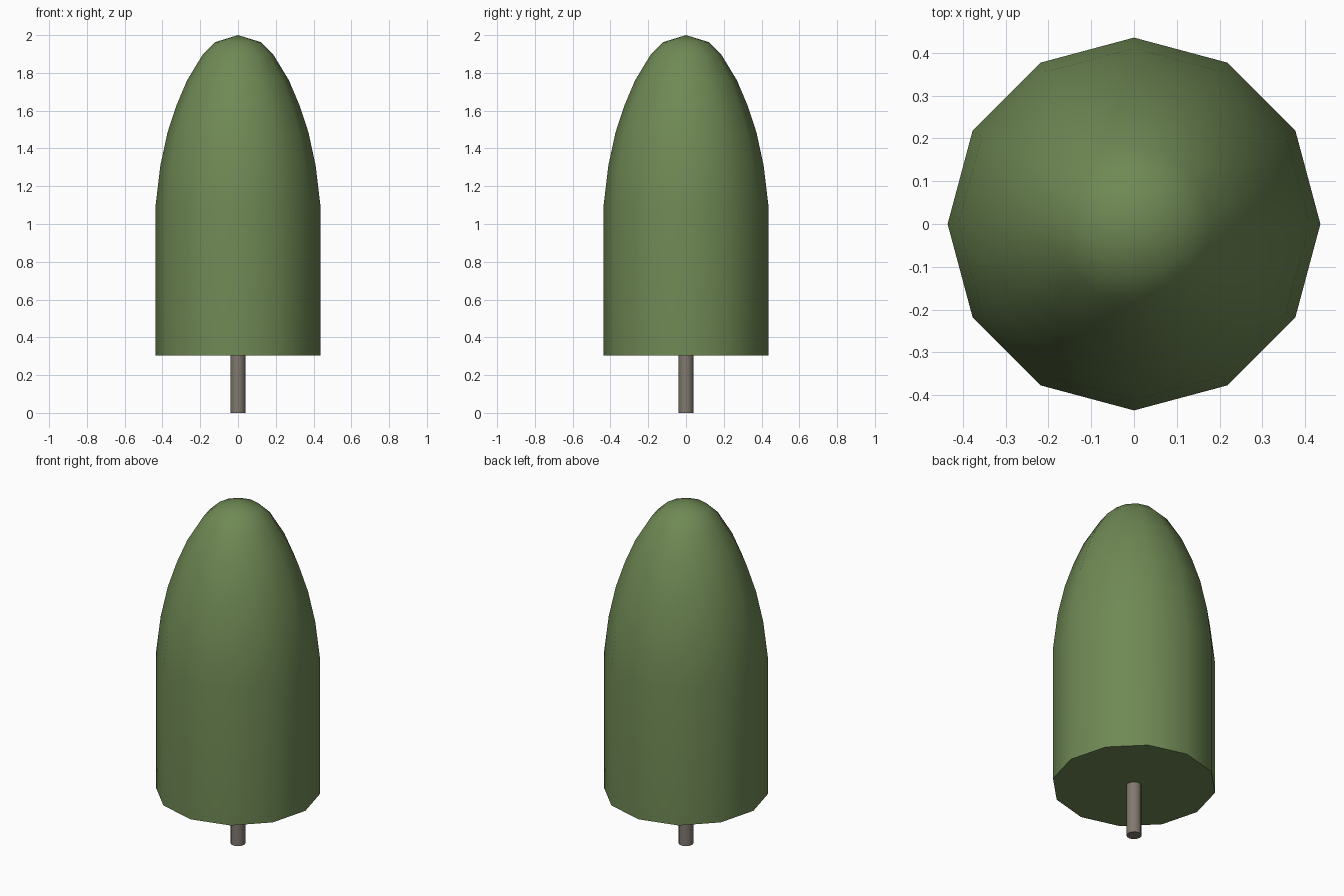
import bpy, bmesh, math

if "Cube" in bpy.data.objects:
    bpy.data.objects.remove(bpy.data.objects["Cube"])


def lathe(name, profile, sides, color):
    """Revolve (radius, z) points about z; a zero radius gives a pole."""
    bm = bmesh.new()
    rings = []
    for r, z in profile:
        if r == 0:
            rings.append([bm.verts.new((0, 0, z))] * sides)
        else:
            rings.append([bm.verts.new((r * math.cos(2 * math.pi * i / sides),
                                        r * math.sin(2 * math.pi * i / sides), z))
                          for i in range(sides)])
    for low, high in zip(rings, rings[1:]):
        for i in range(sides):
            j = (i + 1) % sides
            corners = dict.fromkeys((low[i], low[j], high[j], high[i]))
            bm.faces.new(list(corners))
    # close flat ends
    for ring in (rings[0], rings[-1]):
        if ring[0] is not ring[1]:
            bm.faces.new(ring)
    bmesh.ops.recalc_face_normals(bm, faces=bm.faces)
    mesh = bpy.data.meshes.new(name)
    bm.to_mesh(mesh)
    bm.free()
    obj = bpy.data.objects.new(name, mesh)
    bpy.context.collection.objects.link(obj)
    mat = bpy.data.materials.new(name + "_color")
    mat.diffuse_color = color
    mat.use_nodes = True
    mat.node_tree.nodes["Principled BSDF"].inputs["Base Color"].default_value = mat.diffuse_color
    mesh.materials.append(mat)
    bpy.ops.object.select_all(action='DESELECT')
    obj.select_set(True)
    bpy.context.view_layer.objects.active = obj
    bpy.ops.object.shade_smooth_by_angle(angle=math.radians(45))
    return obj


# trunk
lathe("trunk", [(0.04, 0), (0.04, 0.32)], 12, (0.22, 0.19, 0.16, 1))

# foliage: straight sides with a rounded crown
lathe("foliage", [(0.436, 0.305), (0.436, 1.10), (0.411, 1.31), (0.373, 1.485),
                  (0.325, 1.63), (0.27, 1.76), (0.185, 1.90), (0.12, 1.963),
                  (0, 2.0)], 12, (0.16, 0.25, 0.09, 1))
